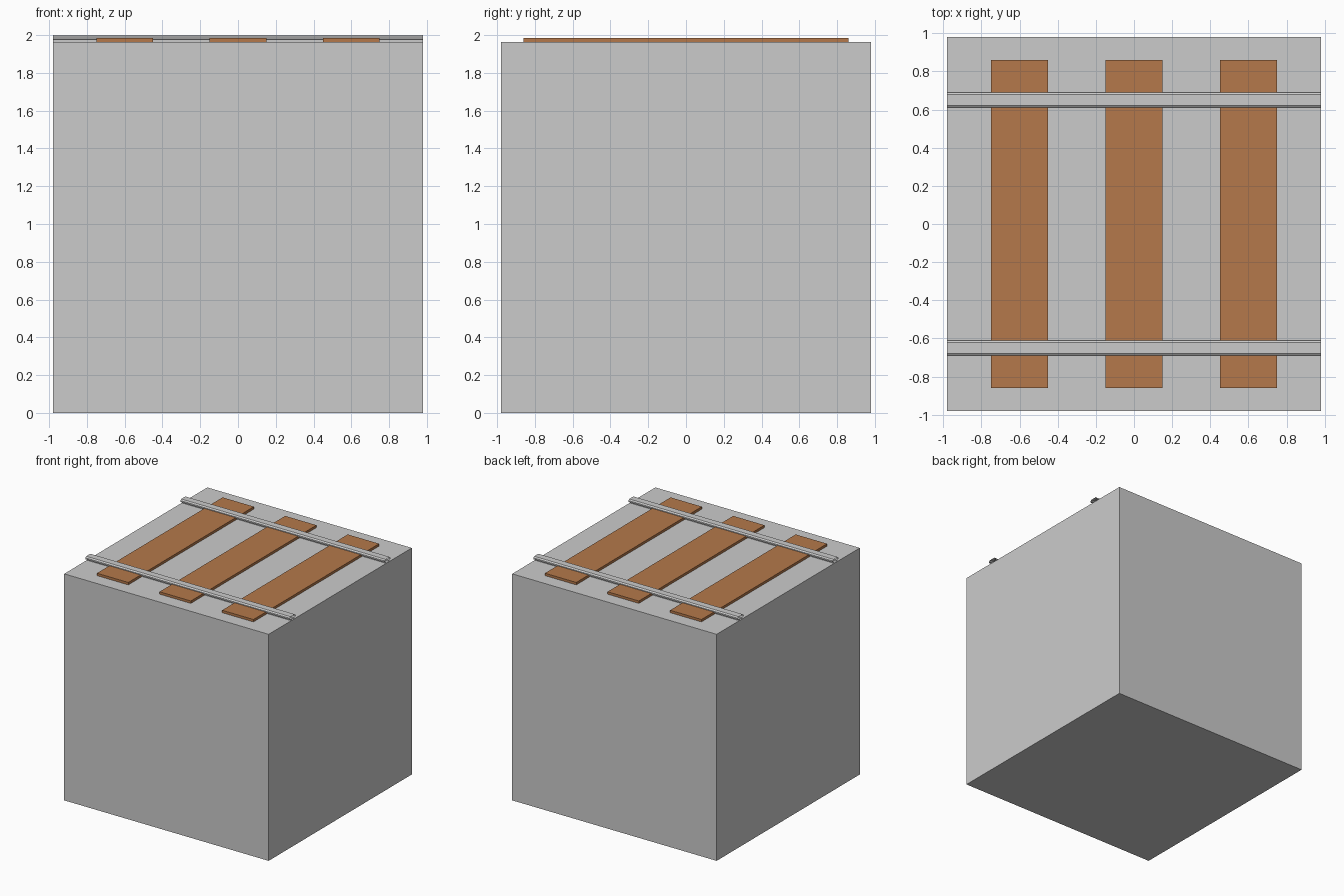
import bpy
import bmesh

if "Cube" in bpy.data.objects:
    bpy.data.objects.remove(bpy.data.objects["Cube"])

BED_TOP = 1.963


def material(name, rgb):
    m = bpy.data.materials.new(name)
    m.diffuse_color = (*rgb, 1)
    m.use_nodes = True
    m.node_tree.nodes["Principled BSDF"].inputs["Base Color"].default_value = m.diffuse_color
    return m


def finish(name, bm, mat=None):
    bmesh.ops.recalc_face_normals(bm, faces=bm.faces)
    me = bpy.data.meshes.new(name)
    bm.to_mesh(me)
    bm.free()
    ob = bpy.data.objects.new(name, me)
    bpy.context.collection.objects.link(ob)
    if mat:
        me.materials.append(mat)
    return ob


def box(name, lo, hi, mat=None):
    bm = bmesh.new()
    bmesh.ops.create_cube(bm, size=1)
    for v in bm.verts:
        v.co = [(a + b) / 2 + c * (b - a) for a, b, c in zip(lo, hi, v.co)]
    return finish(name, bm, mat)


def rail(name, y, mat):
    # Half of the rail section (offset, height): web, then bevelled head
    half = [(0.02, BED_TOP), (0.02, 1.976), (0.04, 1.979),
            (0.04, 1.991), (0.028, 2.0)]
    section = half + [(-a, z) for a, z in reversed(half)]
    bm = bmesh.new()
    rings = [[bm.verts.new((x, y + a, z)) for a, z in section]
             for x in (-0.98, 0.98)]
    # Open ended sweep along x
    for i in range(len(section)):
        j = (i + 1) % len(section)
        bm.faces.new((rings[0][i], rings[0][j], rings[1][j], rings[1][i]))
    return finish(name, bm, mat)


wood = material("wood", (0.46, 0.19, 0.07))
steel = material("steel", (0.53, 0.53, 0.53))

# Solid block carrying the track
box("track_block", (-0.98, -0.98, 0), (0.98, 0.98, BED_TOP))

# Three sleepers across the track
for i, x in enumerate((-0.6, 0, 0.6)):
    box(f"sleeper_{i + 1}", (x - 0.15, -0.86, BED_TOP),
        (x + 0.15, 0.86, 1.984), wood)

# Two rails along x
for name, y in (("front_rail", -0.65), ("back_rail", 0.65)):
    rail(name, y, steel)
